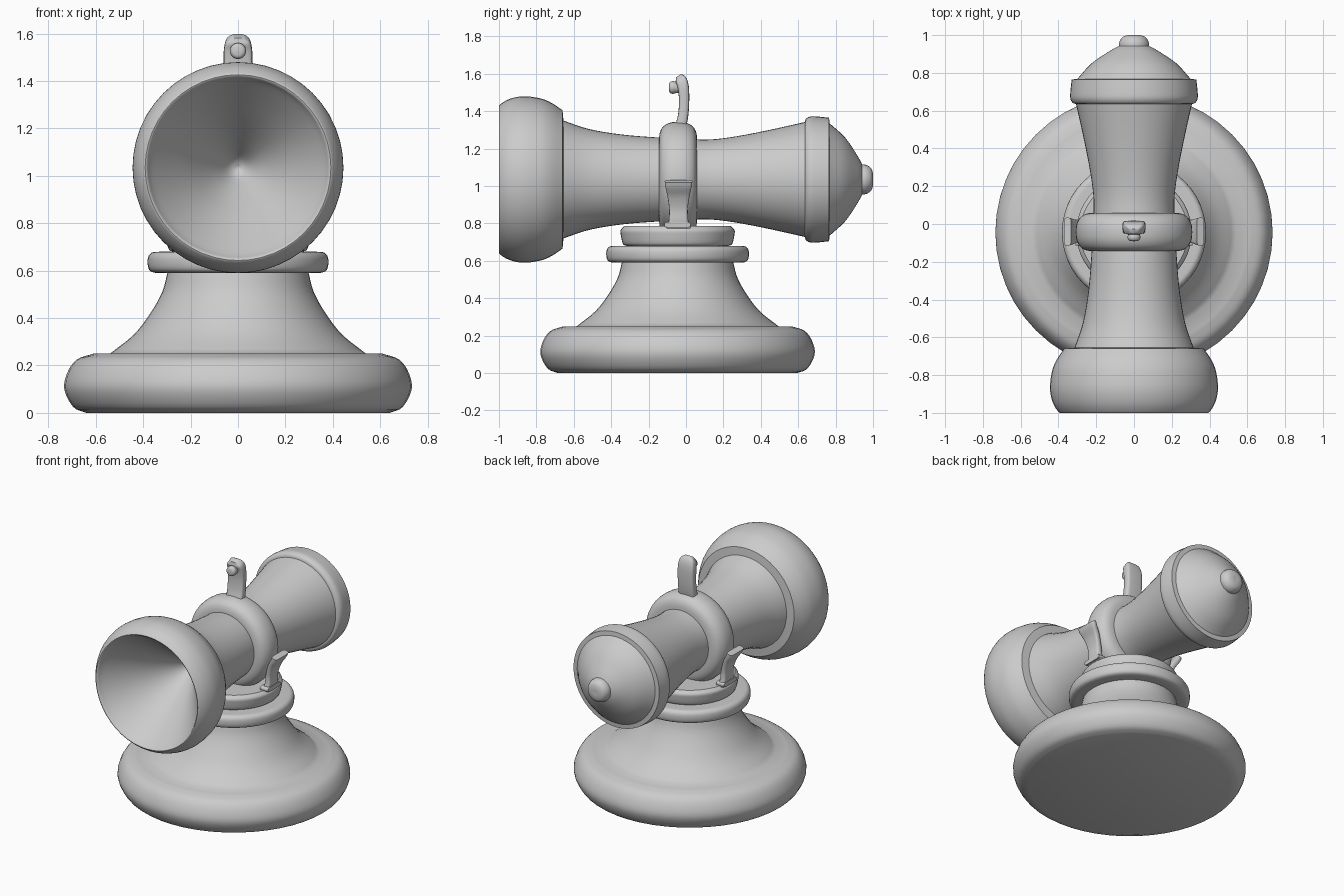
import bpy, bmesh, math
from mathutils import Vector

if "Cube" in bpy.data.objects:
    bpy.data.objects.remove(bpy.data.objects["Cube"])

AXIS_Z = 1.035    # height of the barrel axis
MID_Y = -0.045    # centre of the pedestal and strap

grey = bpy.data.materials.new("plain_grey")
grey.diffuse_color = (0.6, 0.6, 0.6, 1)
grey.use_nodes = True
grey.node_tree.nodes["Principled BSDF"].inputs["Base Color"].default_value = grey.diffuse_color


def smooth_path(pts, n=4):
    """Catmull-Rom resampling of one profile stroke."""
    v = [Vector(p) for p in pts]
    if len(v) < 3:
        return v
    ext = [2 * v[0] - v[1]] + v + [2 * v[-1] - v[-2]]
    out = []
    for a, b, c, d in zip(ext, ext[1:], ext[2:], ext[3:]):
        for i in range(n):
            t = i / n
            out.append(0.5 * (2 * b + (c - a) * t + (2 * a - 5 * b + 4 * c - d) * t * t
                              + (3 * b - a - 3 * c + d) * t ** 3))
    return out + [v[-1]]


def finish(name, bm, angle=40):
    bmesh.ops.remove_doubles(bm, verts=bm.verts, dist=0.0005)
    bmesh.ops.recalc_face_normals(bm, faces=bm.faces)
    me = bpy.data.meshes.new(name)
    bm.to_mesh(me)
    bm.free()
    me.materials.append(grey)
    ob = bpy.data.objects.new(name, me)
    bpy.context.collection.objects.link(ob)
    bpy.ops.object.select_all(action='DESELECT')
    ob.select_set(True)
    bpy.context.view_layer.objects.active = ob
    bpy.ops.object.shade_smooth_by_angle(angle=math.radians(angle))
    return ob


def skin(bm, rings, caps=False):
    rows = [[bm.verts.new(p) for p in ring] for ring in rings]
    n = len(rows[0])
    for a, b in zip(rows, rows[1:]):
        for i in range(n):
            j = (i + 1) % n
            bm.faces.new((a[i], a[j], b[j], b[i]))
    if caps:
        bm.faces.new(rows[0])
        bm.faces.new(rows[-1])


def lathe(name, strokes, place, seg=48):
    """Revolve (radius, height) strokes; strokes meet in sharp corners."""
    pts = []
    for s in strokes:
        pts += smooth_path(s)
    angs = [2 * math.pi * i / seg for i in range(seg)]
    bm = bmesh.new()
    skin(bm, [[place(max(r, 0) * math.cos(a), max(r, 0) * math.sin(a), h) for a in angs]
              for r, h in pts])
    return finish(name, bm)


def strip(name, stations, place):
    """Loft rounded bars through (u, z, width, thickness) stations."""
    pts = smooth_path(stations)
    rings = []
    for i, p in enumerate(pts):
        d = (pts[min(i + 1, len(pts) - 1)] - pts[max(i - 1, 0)])
        d = Vector((d[0], d[1])).normalized()
        ring = []
        for k in range(20):
            a = 2 * math.pi * k / 20
            c, s = math.cos(a), math.sin(a)
            w = math.copysign(abs(c) ** 0.4, c) * p[2] / 2
            t = math.copysign(abs(s) ** 0.4, s) * p[3] / 2
            ring.append(place(p[0] - d.y * t, w, p[1] + d.x * t))
        rings.append(ring)
    bm = bmesh.new()
    skin(bm, rings, caps=True)
    return finish(name, bm, 50)


def upright(x, y, h):
    return (x, y + MID_Y, h)


def along_y(x, z, h):
    return (x, h, z + AXIS_Z)


# Pedestal: rounded foot, flared column and collar
lathe("pedestal", [
    [(0, 0), (0.64, 0)],
    [(0.64, 0), (0.695, 0.025), (0.733, 0.10), (0.72, 0.17), (0.68, 0.225), (0.61, 0.25)],
    [(0.61, 0.25), (0.54, 0.25)],
    [(0.54, 0.25), (0.44, 0.33), (0.37, 0.42), (0.32, 0.51), (0.298, 0.59)],
    [(0.298, 0.59), (0.355, 0.592), (0.378, 0.61), (0.38, 0.655), (0.362, 0.677), (0.33, 0.68)],
    [(0.33, 0.68), (0, 0.68)]], upright)

# Turntable disc on the collar
lathe("turntable", [
    [(0, 0.67), (0.27, 0.67)],
    [(0.27, 0.68), (0.292, 0.69), (0.304, 0.74), (0.304, 0.765), (0.285, 0.785)],
    [(0.285, 0.785), (0, 0.785)]], upright)

# Barrel: flared bore, muzzle, waisted tube, rear ring and tip
lathe("barrel", [
    [(0, -0.50), (0.04, -0.525), (0.10, -0.61), (0.20, -0.75), (0.30, -0.88), (0.365, -0.965),
     (0.385, -0.997), (0.40, -0.995), (0.43, -0.945), (0.445, -0.87), (0.434, -0.78),
     (0.41, -0.72), (0.37, -0.66)],
    [(0.37, -0.66), (0.315, -0.655)],
    [(0.315, -0.655), (0.27, -0.52), (0.24, -0.34), (0.224, -0.14), (0.214, 0.05),
     (0.216, 0.16), (0.236, 0.30), (0.27, 0.47), (0.307, 0.635)],
    [(0.307, 0.635), (0.325, 0.642), (0.337, 0.665), (0.337, 0.70), (0.33, 0.765)],
    [(0.33, 0.765), (0.30, 0.768)],
    [(0.30, 0.768), (0.225, 0.85), (0.13, 0.915), (0.08, 0.942)],
    [(0.08, 0.942), (0.077, 0.965), (0.06, 0.99), (0.03, 1.0), (0, 1.0)]], along_y)

# Strap around the waist of the barrel
lathe("strap", [
    [(0.20, -0.145), (0.25, -0.14), (0.285, -0.12), (0.306, -0.075), (0.306, -0.01),
     (0.285, 0.035), (0.25, 0.055), (0.20, 0.06)]], along_y)

# Side brackets flaring outward at the top
for side, label in ((1, "right"), (-1, "left")):
    strip(label + "_bracket", [
        (0.275, 0.78, 0.13, 0.05), (0.285, 0.815, 0.105, 0.045), (0.29, 0.88, 0.10, 0.04),
        (0.312, 0.95, 0.12, 0.04), (0.342, 1.0, 0.142, 0.042), (0.352, 1.025, 0.148, 0.042)],
        lambda u, w, z, s=side: (s * u, w + MID_Y + 0.005, z))
    # Foot plate of the bracket
    strip(label + "_bracket_foot", [
        (0.25, 0.793, 0.14, 0.03), (0.28, 0.793, 0.14, 0.03), (0.31, 0.793, 0.14, 0.03)],
        lambda u, w, z, s=side: (s * u, w + MID_Y, z))

# Lever on top, bending forward to a round knob
strip("lever", [
    (-0.03, 1.31, 0.12, 0.06), (-0.015, 1.38, 0.12, 0.055), (-0.01, 1.46, 0.12, 0.055),
    (-0.015, 1.53, 0.12, 0.06), (-0.028, 1.57, 0.10, 0.06), (-0.04, 1.59, 0.05, 0.03)],
    lambda u, w, z: (w, u, z))
lathe("lever_knob", [
    [(0, -0.092), (0.025, -0.088), (0.034, -0.072), (0.03, -0.05), (0.03, -0.01)]],
    lambda x, z, h: (x, h, z + 1.527), 20)
